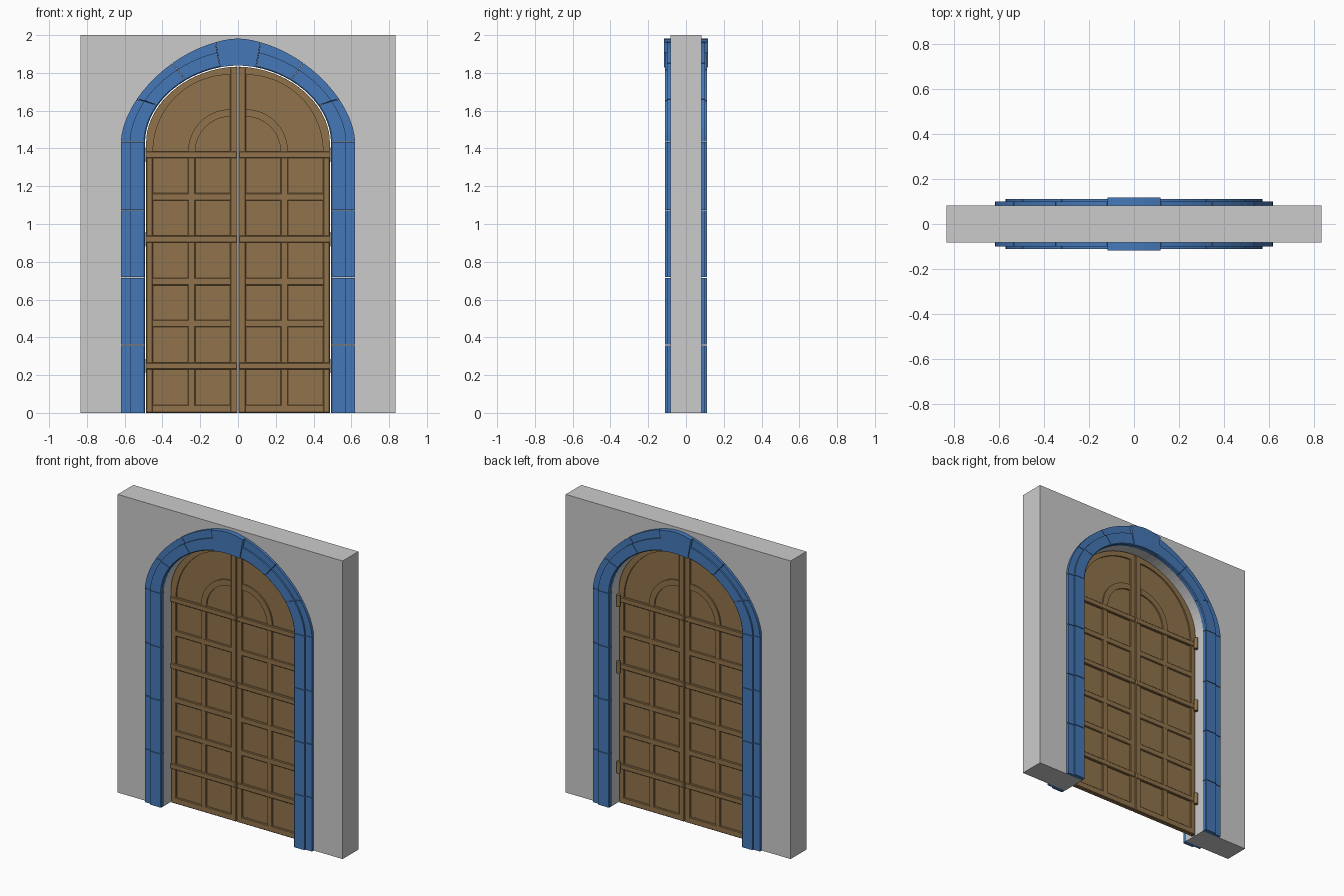
import bpy, bmesh, math

if "Cube" in bpy.data.objects:
    bpy.data.objects.remove(bpy.data.objects["Cube"])


def material(name, rgb):
    m = bpy.data.materials.new(name)
    m.diffuse_color = (*rgb, 1)
    m.use_nodes = True
    m.node_tree.nodes["Principled BSDF"].inputs["Base Color"].default_value = m.diffuse_color
    return m


BLUE = material("blue_stone", (0.06, 0.19, 0.48))
BROWN = material("brown_wood", (0.28, 0.17, 0.07))
SPRING = 1.437


def finish(name, bm, mat=None, mirror=(False, False), bevel=0):
    bmesh.ops.recalc_face_normals(bm, faces=bm.faces)
    me = bpy.data.meshes.new(name)
    bm.to_mesh(me)
    bm.free()
    ob = bpy.data.objects.new(name, me)
    bpy.context.collection.objects.link(ob)
    if mat:
        me.materials.append(mat)
    if bevel:
        b = ob.modifiers.new("bevel", 'BEVEL')
        b.width = bevel
        b.segments = 1
    if any(mirror):
        m = ob.modifiers.new("mirror", 'MIRROR')
        m.use_axis = (mirror[0], mirror[1], False)
        m.use_mirror_merge = False
    return ob


def loft(name, sections, **kw):
    """Skin equal closed sections and cap both ends."""
    bm = bmesh.new()
    rings = [[bm.verts.new(p) for p in s] for s in sections]
    n = len(rings[0])
    for a, b in zip(rings, rings[1:]):
        for i in range(n):
            j = (i + 1) % n
            bm.faces.new((a[i], a[j], b[j], b[i]))
    bm.faces.new(rings[0])
    bm.faces.new(rings[-1])
    return finish(name, bm, **kw)


def prism(name, outline, y0, y1, **kw):
    return loft(name, [[(x, y, z) for x, z in outline] for y in (y0, y1)], **kw)


def box(name, x0, x1, y0, y1, z0, z1, **kw):
    return prism(name, [(x0, z0), (x1, z0), (x1, z1), (x0, z1)], y0, y1, **kw)


def band(name, inner, outer, y, **kw):
    return loft(name, [[(a[0], -y, a[1]), (a[0], y, a[1]), (b[0], y, b[1]), (b[0], -y, b[1])]
                       for a, b in zip(inner, outer)], **kw)


def arch(theta, a, b, p):
    """Point on a softly pointed arch, on the -x side for theta below 90."""
    u = math.cos(math.radians(theta))
    return (-a * u, SPRING + b * max(0, 1 - abs(u) ** p) ** (1 / p))


def steps(a, b, n):
    return [a + (b - a) * i / n for i in range(n + 1)]


INNER, MID, OUTER = (0.492, 0.402, 1.9), (0.573, 0.485, 1.8), (0.62, 0.545, 1.7)
LEAF = (0.486, 0.396, 1.9)

# Wall with arched opening
opening = [(-0.492, 0)] + [arch(t, *INNER) for t in steps(0, 180, 36)] + [(0.492, 0)]
prism("wall", opening + [(0.835, 0), (0.835, 2), (-0.835, 2), (-0.835, 0)], -0.083, 0.083)


# Stepped stone surround on both wall faces
def stone_section(i, m, o):
    c = 0.006
    ix = i[0] + (m[0] - i[0]) * c / 0.08
    iz = i[1] + (m[1] - i[1]) * c / 0.08
    return [(i[0], -0.083, i[1]), (i[0], -0.107, i[1]), (ix, -0.112, iz), (m[0], -0.112, m[1]),
            (m[0], -0.101, m[1]), (o[0], -0.101, o[1]), (o[0], -0.083, o[1])]


joints = [0, 0.36, 0.717, 1.073, SPRING]
for k, (z0, z1) in enumerate(zip(joints, joints[1:])):
    loft(f"jamb_stone_{k + 1}",
         [stone_section((-0.492, z), (-0.573, z), (-0.62, z)) for z in (z0 + 0.002 * (k > 0), z1 - 0.002)],
         mat=BLUE, mirror=(True, True))
cuts = [0, 30.2, 55.8, 79]
for k, (t0, t1) in enumerate(zip(cuts, cuts[1:])):
    loft(f"arch_stone_{k + 1}",
         [stone_section(arch(t, *INNER), arch(t, *MID), arch(t, *OUTER))
          for t in steps(t0 + 0.15, t1 - 0.15, 5)],
         mat=BLUE, mirror=(True, True))
key = [arch(t, *INNER) for t in steps(79, 101, 6)] + [arch(t, *OUTER) for t in steps(101, 79, 6)]
prism("keystone", key, -0.117, -0.083, mat=BLUE, mirror=(False, True))

# Door leaves: thin panel behind a raised frame
WOOD = dict(mat=BROWN, mirror=(True, False))
FRAME = dict(bevel=0.004, **WOOD)
GAP = -0.0015
leaf = [(GAP, 0), (-0.486, 0)] + [arch(t, *LEAF) for t in steps(0, 89.8, 20)]
prism("door_panel", leaf, -0.006, 0.006, **WOOD)
box("outer_stile", -0.486, -0.45, -0.016, 0.016, 0, 1.385, **FRAME)
box("centre_stile", -0.042, GAP, -0.016, 0.016, 0, 1.828, **FRAME)
box("middle_stile", -0.265, -0.225, -0.015, 0.015, 0.01, 1.37, **FRAME)
box("bottom_rail", -0.47, -0.02, -0.0155, 0.0155, 0, 0.042, **FRAME)
for z in (0.473, 0.695, 1.1435):
    box("rail", -0.47, -0.02, -0.0155, 0.0155, z - 0.0195, z + 0.0195, **FRAME)

# Arched head frame and small inner arch moulding
angles = steps(0, 90, 16)


def quarter(t, r, h):
    t = math.radians(t)
    return (-0.042 - r * math.cos(t), 1.385 + h * math.sin(t))


head_in = [quarter(0, 0.408, 0.405)] + [quarter(t, 0.408, 0.405) for t in steps(3, 90, 16)]
head_out = [(-0.486, 1.385)] + [arch(t, *LEAF) for t in steps(0, 89.8, 16)]
band("head_frame", head_in, head_out, 0.0155, **WOOD)
band("inner_arch", [quarter(t, 0.183, 0.183) for t in angles],
     [quarter(t, 0.222, 0.222) for t in angles], 0.0155, **WOOD)

# Strap rails with rear hinge knuckles
for z in (0.248, 0.92, 1.367):
    box("strap_rail", -0.49, -0.004, -0.021, 0.021, z - 0.018, z + 0.018, **FRAME)
    ring = [(-0.477 + 0.013 * math.cos(a), 0.034 + 0.013 * math.sin(a))
            for a in [math.tau * i / 12 for i in range(12)]]
    loft("hinge_knuckle", [[(x, y, h) for x, y in ring] for h in (z - 0.038, z + 0.038)], **WOOD)
